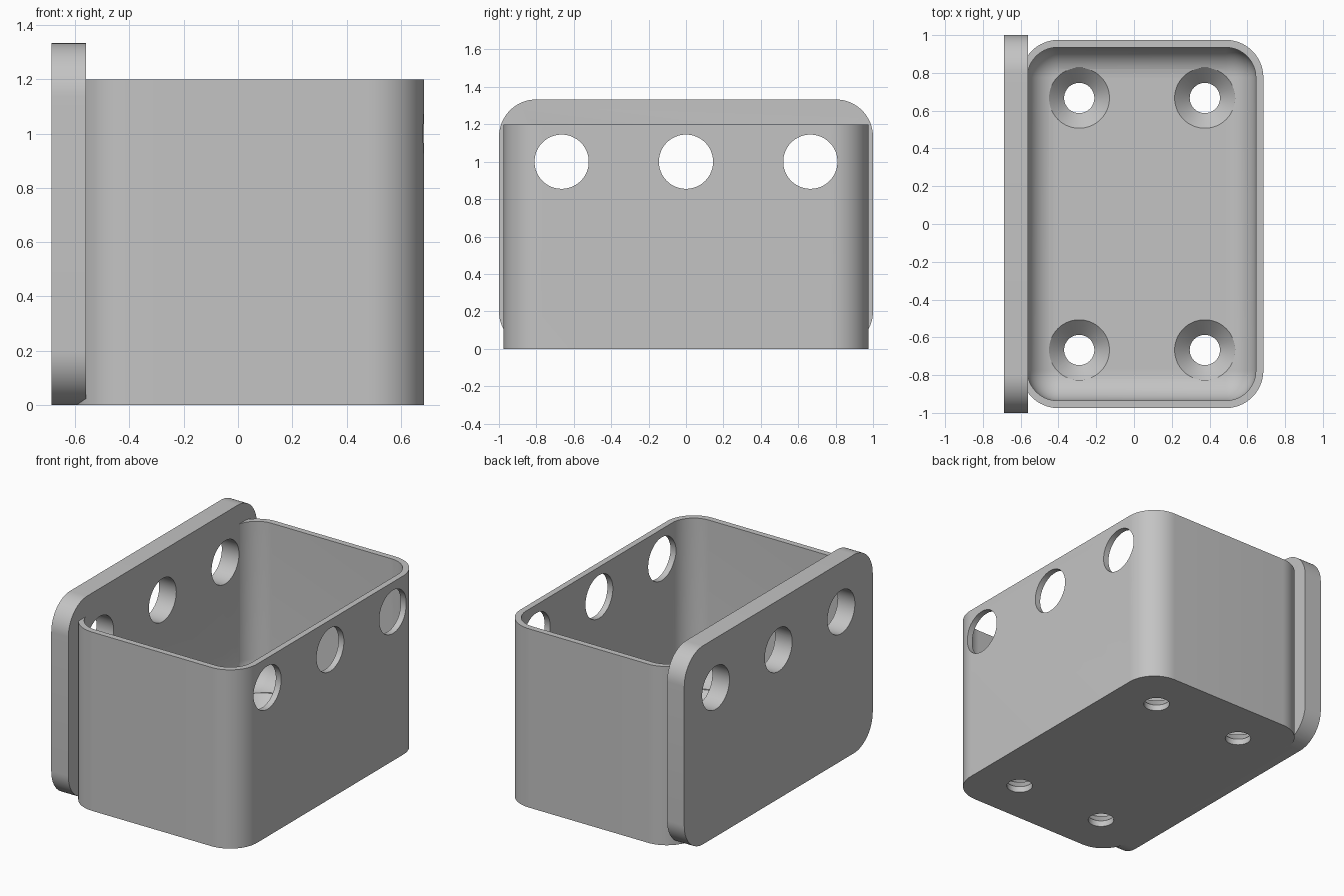
import bpy, bmesh, math

cube = bpy.data.objects.get("Cube")
if cube:
    bpy.data.objects.remove(cube, do_unlink=True)

FLOOR, WALL, RADIUS = 0.12, 0.04, 0.2

grey = bpy.data.materials.new("plain_grey")
grey.use_nodes = True
grey.diffuse_color = (0.55, 0.55, 0.55, 1)
grey.node_tree.nodes["Principled BSDF"].inputs["Base Color"].default_value = (0.55, 0.55, 0.55, 1)


def outline(u0, u1, v0, v1, r, seg=16):
    """Points of a rounded rectangle, anticlockwise."""
    centres = [(u1 - r, v1 - r), (u0 + r, v1 - r), (u0 + r, v0 + r), (u1 - r, v0 + r)]
    points = []
    for quarter, (cu, cv) in enumerate(centres):
        for i in range(seg + 1):
            a = math.pi / 2 * (quarter + i / seg)
            points.append((cu + r * math.cos(a), cv + r * math.sin(a)))
    return points


def loft(name, rings, helper=False):
    """Solid skinned over a stack of matching closed rings."""
    bm = bmesh.new()
    loops = [[bm.verts.new(p) for p in ring] for ring in rings]
    n = len(loops[0])
    for low, high in zip(loops, loops[1:]):
        for i in range(n):
            j = (i + 1) % n
            bm.faces.new((low[i], low[j], high[j], high[i]))
    bm.faces.new(loops[0][::-1])
    bm.faces.new(loops[-1])
    bmesh.ops.recalc_face_normals(bm, faces=bm.faces)
    mesh = bpy.data.meshes.new(name)
    bm.to_mesh(mesh)
    bm.free()
    mesh.materials.append(grey)
    obj = bpy.data.objects.new(name, mesh)
    bpy.context.collection.objects.link(obj)
    obj.hide_render = helper
    return obj


def turned(name, centre, profile, axis="z"):
    """Round cutter from (radius, height) pairs along z or x."""
    rings = []
    for r, h in profile:
        ring = []
        for i in range(64):
            a = math.tau * i / 64
            u, v = centre[0] + r * math.cos(a), centre[1] + r * math.sin(a)
            ring.append((u, v, h) if axis == "z" else (h, u, v))
        rings.append(ring)
    return loft(name, rings, True)


def combine(target, tool, operation):
    """Apply a boolean and drop the tool."""
    mod = target.modifiers.new(operation.lower(), "BOOLEAN")
    mod.operation, mod.object, mod.solver = operation, tool, "EXACT"
    bpy.context.view_layer.objects.active = target
    bpy.ops.object.modifier_apply(modifier=mod.name)
    bpy.data.objects.remove(tool, do_unlink=True)


# Open box with rounded upright corners
shape = outline(-0.6, 0.685, -0.975, 0.975, RADIUS)
tray = loft("wall_box", [[(x, y, z) for x, y in shape] for z in (0, 1.2)])

# Cavity with a filleted floor
fillet = 0.155
levels = [(fillet * (1 - math.sin(a)), FLOOR + fillet * (1 - math.cos(a)))
          for a in [math.pi / 2 * i / 12 for i in range(13)]] + [(0, 1.4)]
rings = []
for inset, z in levels:
    s = WALL + inset
    rings.append([(x, y, z) for x, y in outline(-0.605 + s, 0.685 - s, -0.975 + s, 0.975 - s, RADIUS - s)])
combine(tray, loft("cavity_cutter", rings, True), "DIFFERENCE")

# Tall rounded back plate
shape = outline(-1, 1, 0, 1.333, RADIUS)
plate = loft("back_plate", [[(x, y, z) for y, z in shape] for x in (-0.687, -0.56)])
combine(tray, plate, "UNION")

# Three large holes through the plate and the opposite wall
for y in (-0.665, 0, 0.665):
    combine(tray, turned("side_hole_cutter", (y, 1.0), [(0.145, -0.9), (0.145, 0.9)], "x"), "DIFFERENCE")

# Four countersunk screw holes in the floor
profile = [(0.08, -0.1), (0.08, 0.04), (0.16, FLOOR), (0.16, 0.3)]
for x in (-0.29, 0.375):
    for y in (-0.667, 0.667):
        combine(tray, turned("screw_hole_cutter", (x, y), profile), "DIFFERENCE")

# Smooth curves, crisp edges
bpy.ops.object.select_all(action="DESELECT")
tray.select_set(True)
bpy.context.view_layer.objects.active = tray
bpy.ops.object.shade_smooth_by_angle(angle=math.radians(30))
